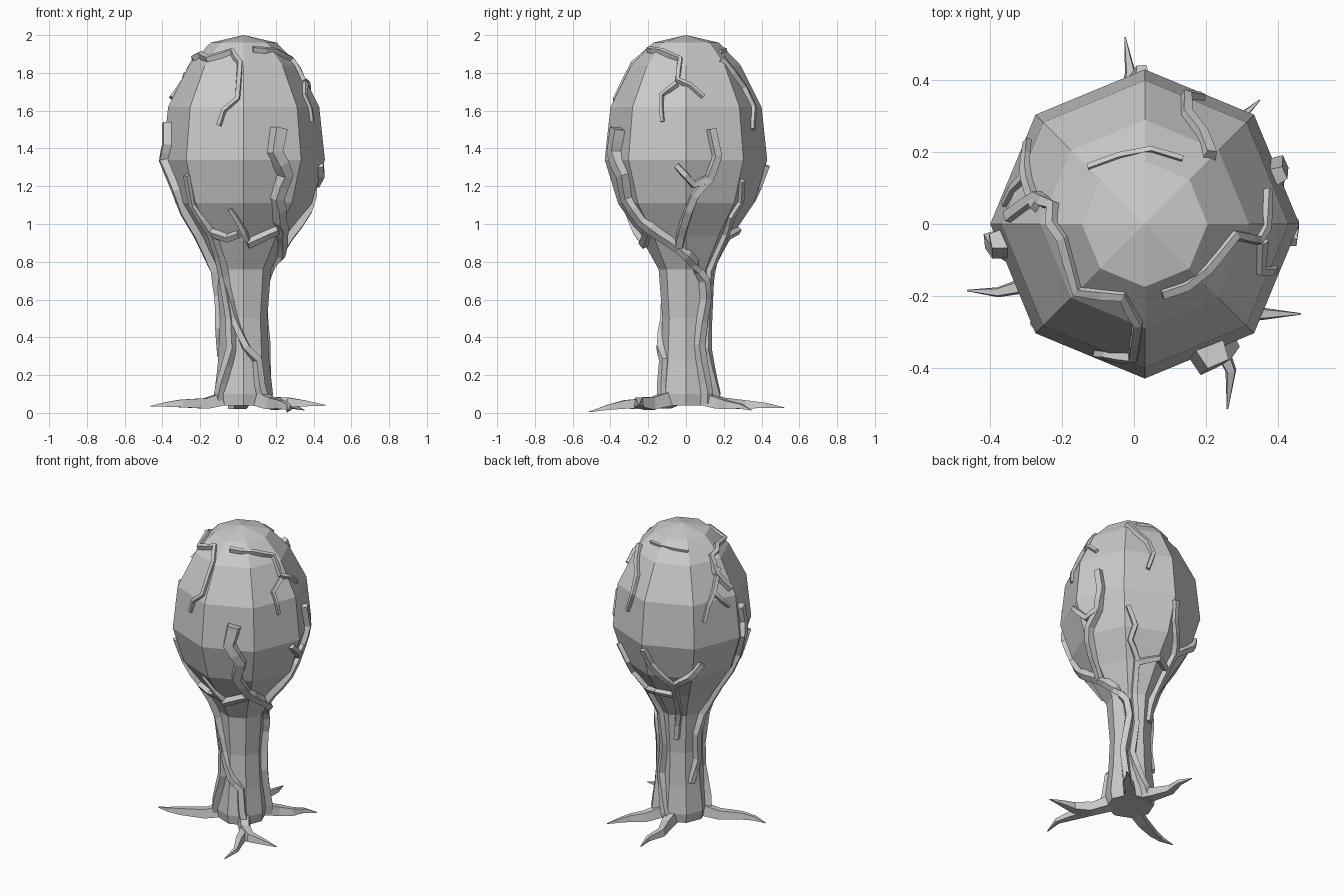
import bpy, bmesh, math
from mathutils import Vector

cube = bpy.data.objects.get("Cube")
if cube:
    bpy.data.objects.remove(cube)

grey = bpy.data.materials.new("stone grey")
grey.use_nodes = True
grey.diffuse_color = (0.6, 0.6, 0.6, 1)
grey.node_tree.nodes["Principled BSDF"].inputs["Base Color"].default_value = (0.6, 0.6, 0.6, 1)

SIDES = 8
CX = 0.03
TRUNK = [(0.04, 0.145), (0.1, 0.155), (0.28, 0.135), (0.5, 0.125), (0.76, 0.145)]
CROWN = [(0.76, 0.145), (0.94, 0.245), (1.11, 0.36), (1.34, 0.43), (1.62, 0.40),
         (1.84, 0.29), (1.96, 0.175), (2.0, 0.0)]
PROFILE = TRUNK + CROWN[1:]


def finish(bm, name):
    bmesh.ops.recalc_face_normals(bm, faces=bm.faces)
    mesh = bpy.data.meshes.new(name)
    bm.to_mesh(mesh)
    bm.free()
    mesh.materials.append(grey)
    ob = bpy.data.objects.new(name, mesh)
    bpy.context.collection.objects.link(ob)
    return ob


def skin(bm, rings):
    """Bridge equal rings of points and cap both ends."""
    rows = [[bm.verts.new(p) for p in ring] for ring in rings]
    n = len(rows[0])
    for a, b in zip(rows, rows[1:]):
        for i in range(n):
            j = (i + 1) % n
            bm.faces.new((a[i], a[j], b[j], b[i]))
    bm.faces.new(rows[0])
    bm.faces.new(rows[-1])


def lathe(name, profile):
    bm = bmesh.new()
    skin(bm, [[(CX + max(r, 0.001) * math.cos(math.tau * i / SIDES),
                max(r, 0.001) * math.sin(math.tau * i / SIDES), z)
               for i in range(SIDES)] for z, r in profile])
    return finish(bm, name)


def on_surface(deg, z):
    """Point on the faceted body at an angle and height."""
    for (z0, r0), (z1, r1) in zip(PROFILE, PROFILE[1:]):
        if z <= z1:
            break
    r = r0 + (r1 - r0) * (z - z0) / (z1 - z0)
    half = math.pi / SIDES
    a = math.radians(deg)
    r *= math.cos(half) / math.cos(a % (2 * half) - half)
    return Vector((CX + r * math.cos(a), r * math.sin(a), z))


def outward(p):
    """Outward direction, turning upward over the crown."""
    slope = max(0, p.z - 1.34) * 1.6 - max(0, 1.25 - p.z) * (p.z > 0.76)
    return Vector((p.x - CX, p.y, slope * 0.5)).normalized()


def strand(name, pts, normals, widths):
    """Four-sided branch with a narrower outer face."""
    bm = bmesh.new()
    rings = []
    for i, p in enumerate(pts):
        t = (pts[min(i + 1, len(pts) - 1)] - pts[max(i - 1, 0)]).normalized()
        side = t.cross(normals[i]).normalized()
        up = side.cross(t).normalized()
        w = widths[i]
        rings.append([p + side * w * s + up * w * u for s, u in
                      ((-1, -0.9), (1, -0.9), (0.7, 0.9), (-0.7, 0.9))])
    skin(bm, rings)
    return finish(bm, name)


def vine(name, path, w0, w1):
    """Vine through (angle, height) points that hugs the body."""
    full = []
    for (a0, z0), (a1, z1) in zip(path, path[1:]):
        full += [(a0, z0), ((a0 + a1) / 2, (z0 + z1) / 2)]
    full.append(path[-1])
    pts = [on_surface(*q) for q in full]
    normals = [outward(p) for p in pts]
    n = len(pts) - 1
    widths = [w0 + (w1 - w0) * i / n for i in range(n + 1)]
    pts = [p + d * w * 0.35 for p, d, w in zip(pts, normals, widths)]
    strand(name, pts, normals, widths)


def root(name, path, w0):
    """Root lying along the ground, tapering to a point."""
    pts = [Vector(p) for p in path]
    n = len(pts) - 1
    strand(name, pts, [Vector((0, 0, 1))] * (n + 1),
           [w0 * (1 - i / n) ** 0.8 + 0.002 for i in range(n + 1)])


# Body
lathe("trunk", TRUNK)
lathe("crown", CROWN)

# Vines climbing the trunk
vine("front_left_trunk_vine", [(-148, 0.05), (-138, 0.16), (-120, 0.34), (-124, 0.5),
                               (-135, 0.72), (-132, 0.95), (-140, 1.1), (-137, 1.26)], 0.028, 0.02)
vine("front_trunk_vine", [(-48, 0.05), (-55, 0.14), (-58, 0.28), (-85, 0.35),
                          (-115, 0.5), (-132, 0.68)], 0.028, 0.02)
vine("right_trunk_vine", [(45, 0.05), (42, 0.16), (33, 0.36), (48, 0.6), (42, 0.7),
                          (15, 0.8), (-12, 0.88)], 0.028, 0.026)
vine("back_trunk_vine", [(92, 0.05), (78, 0.15), (55, 0.34), (66, 0.55), (60, 0.75),
                         (60, 0.95), (50, 1.04), (55, 1.12), (48, 1.23)], 0.026, 0.018)
vine("left_trunk_vine", [(150, 0.3), (172, 0.45), (168, 0.62), (182, 0.75), (190, 0.95),
                         (194, 1.18), (186, 1.34), (190, 1.42), (186, 1.53)], 0.022, 0.03)

# Branches wrapping the lower crown
vine("thick_front_branch", [(-12, 0.88), (-35, 0.95), (-50, 1.02), (-60, 1.14), (-56, 1.26),
                            (-66, 1.38), (-62, 1.5)], 0.026, 0.046)
vine("front_band_right", [(-85, 0.9), (-68, 0.93), (-48, 0.97)], 0.026, 0.024)
vine("front_band_left", [(-132, 0.96), (-112, 0.93), (-96, 0.95)], 0.024, 0.02)
vine("front_twig", [(-86, 0.92), (-94, 1.0), (-103, 1.08)], 0.02, 0.014)
vine("right_branch", [(-10, 0.89), (-2, 1.0), (7, 1.15), (19, 1.24), (24, 1.36), (20, 1.5)],
     0.026, 0.027)
vine("right_fork", [(19, 1.24), (6, 1.21), (-7, 1.31)], 0.026, 0.018)
vine("back_branch", [(110, 0.6), (118, 0.8), (115, 1.04), (133, 1.13), (143, 1.22)], 0.02, 0.026)
vine("back_fork", [(115, 1.04), (101, 1.14), (95, 1.2), (91, 1.31)], 0.024, 0.02)
vine("back_band", [(60, 0.93), (90, 0.97), (117, 0.95)], 0.022, 0.02)

# Thin tendrils over the top
vine("left_top_tendril", [(177, 1.66), (166, 1.77), (169, 1.86), (190, 1.89), (225, 1.87),
                          (253, 1.91), (266, 1.85), (265, 1.66), (254, 1.6), (250, 1.52)], 0.02, 0.014)
vine("right_top_tendril", [(-76, 1.92), (-37, 1.91), (-7, 1.87), (-8, 1.76), (4, 1.73),
                           (15, 1.67)], 0.016, 0.014)
vine("right_top_fork", [(-8, 1.74), (-22, 1.68), (-19, 1.54)], 0.017, 0.012)
vine("back_top_tendril", [(135, 1.91), (85, 1.92), (60, 1.91)], 0.01, 0.01)
vine("back_right_tendril", [(46, 1.87), (69, 1.72), (72, 1.62), (66, 1.5)], 0.02, 0.014)
vine("back_left_tendril", [(171, 1.79), (160, 1.68), (150, 1.6), (145, 1.5)], 0.018, 0.014)
vine("back_left_fork", [(158, 1.66), (172, 1.56)], 0.016, 0.012)

# Spreading roots
root("left_root", [(-0.06, -0.06, 0.08), (-0.17, -0.11, 0.05), (-0.3, -0.17, 0.05),
                   (-0.38, -0.19, 0.045), (-0.465, -0.185, 0.035)], 0.036)
root("front_root", [(0.1, -0.08, 0.08), (0.18, -0.18, 0.05), (0.23, -0.32, 0.045),
                    (0.27, -0.41, 0.03), (0.26, -0.515, 0.005)], 0.04)
root("front_right_root", [(0.19, -0.19, 0.05), (0.27, -0.25, 0.055), (0.36, -0.25, 0.05),
                          (0.465, -0.25, 0.04)], 0.036)
root("back_root", [(0.02, 0.09, 0.08), (0.01, 0.2, 0.05), (-0.03, 0.31, 0.045),
                   (-0.01, 0.42, 0.04), (-0.025, 0.52, 0.028)], 0.04)
root("back_right_root", [(0.1, 0.08, 0.08), (0.18, 0.18, 0.05), (0.25, 0.23, 0.04),
                         (0.29, 0.29, 0.035), (0.35, 0.345, 0.015)], 0.036)
